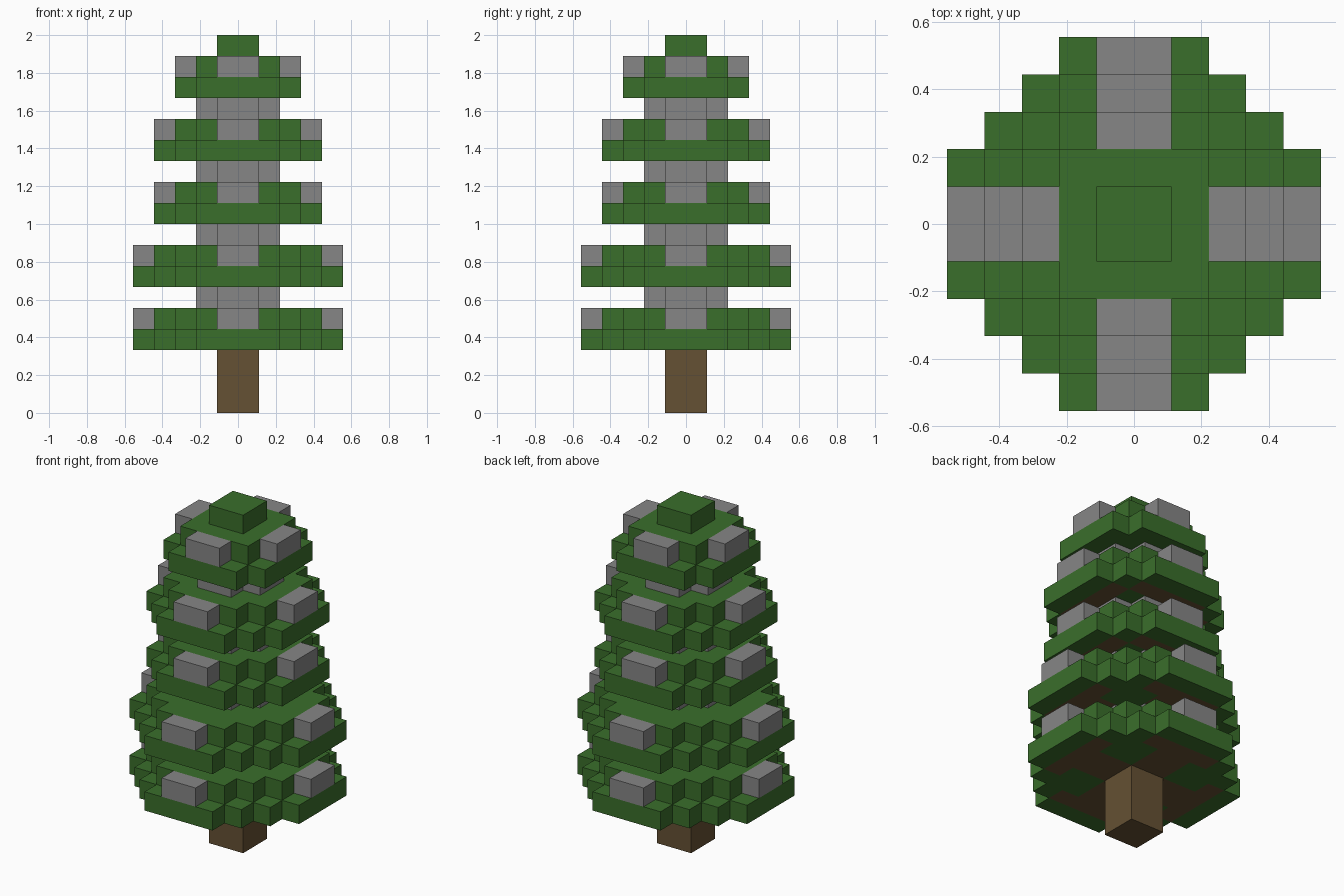
import bpy
import bmesh
from mathutils import Vector

U = 1 / 9  # edge of one block

if "Cube" in bpy.data.objects:
    bpy.data.objects.remove(bpy.data.objects["Cube"], do_unlink=True)


def make_material(name, rgb):
    mat = bpy.data.materials.new(name)
    mat.use_nodes = True
    mat.diffuse_color = (*rgb, 1)
    mat.node_tree.nodes["Principled BSDF"].inputs["Base Color"].default_value = (*rgb, 1)
    return mat


GREEN = make_material("needle_green", (0.042, 0.156, 0.024))
GRAY = make_material("snow_gray", (0.238, 0.238, 0.238))
BROWN = make_material("bark_brown", (0.13, 0.082, 0.033))


def finish(name, bm, *mats):
    bmesh.ops.recalc_face_normals(bm, faces=bm.faces)
    mesh = bpy.data.meshes.new(name)
    bm.to_mesh(mesh)
    bm.free()
    for mat in mats:
        mesh.materials.append(mat)
    obj = bpy.data.objects.new(name, mesh)
    bpy.context.collection.objects.link(obj)
    return obj


def box(name, low, high, mat):
    """Box between two corners, given in blocks."""
    bm = bmesh.new()
    low, high = Vector(low), Vector(high)
    bmesh.ops.create_cube(bm, size=1)
    for v in bm.verts:
        v.co = ((low + high) / 2 + v.co * (high - low)) * U
    return finish(name, bm, mat)


def leaf_layer(name, r, z, branches=False):
    """Stepped round slab one block thick, with bark showing underneath."""
    bm = bmesh.new()
    for i in range(-r, r):
        for j in range(-r, r):
            if abs(i + 0.5) + abs(j + 0.5) <= r + 1:
                corners = [(i, j), (i + 1, j), (i + 1, j + 1), (i, j + 1)]
                bm.faces.new([bm.verts.new((x * U, y * U, z * U)) for x, y in corners])
    bmesh.ops.remove_doubles(bm, verts=bm.verts, dist=U / 100)
    base = bm.faces[:]
    top = bmesh.ops.extrude_face_region(bm, geom=base, use_keep_orig=True)["geom"]
    raised = [g for g in top if isinstance(g, bmesh.types.BMVert)]
    bmesh.ops.translate(bm, verts=raised, vec=(0, 0, U))
    # T-shaped branch undersides along each axis
    for f in bm.faces:
        c = f.calc_center_median() / U
        far, near = max(abs(c.x), abs(c.y)), min(abs(c.x), abs(c.y))
        if branches and abs(c.z - z) < 0.1 and far < r - 1:
            if near < 1 or (far > r - 2 and near < 2):
                f.material_index = 1
    return finish(name, bm, GREEN, BROWN)


def four_blocks(name, inner, z):
    """Four gray blocks, one on each side of the tree."""
    outer = inner + 1
    sides = {
        "front": ((-1, -outer), (1, -inner)),
        "back": ((-1, inner), (1, outer)),
        "left": ((inner, -1), (outer, 1)),
        "right": ((-outer, -1), (-inner, 1)),
    }
    for side, (low, high) in sides.items():
        box(f"{name}_{side}", (*low, z), (*high, z + 1), GRAY)


# Trunk
box("trunk", (-1, -1, 0), (1, 1, 16), BROWN)

# Leaf tiers with snow, and the collar between tiers
radii = [5, 5, 4, 4, 3]
for n, r in enumerate(radii):
    z = 3 + 3 * n
    leaf_layer(f"tier_{n + 1}_lower", r, z, branches=r > 3)
    leaf_layer(f"tier_{n + 1}_upper", r - 1, z + 1)
    four_blocks(f"tier_{n + 1}_snow", r - 1, z + 1)
    if n < len(radii) - 1:
        four_blocks(f"collar_{n + 1}", 1, z + 2)

# Tip
box("tree_tip", (-1, -1, 17), (1, 1, 18), GREEN)
